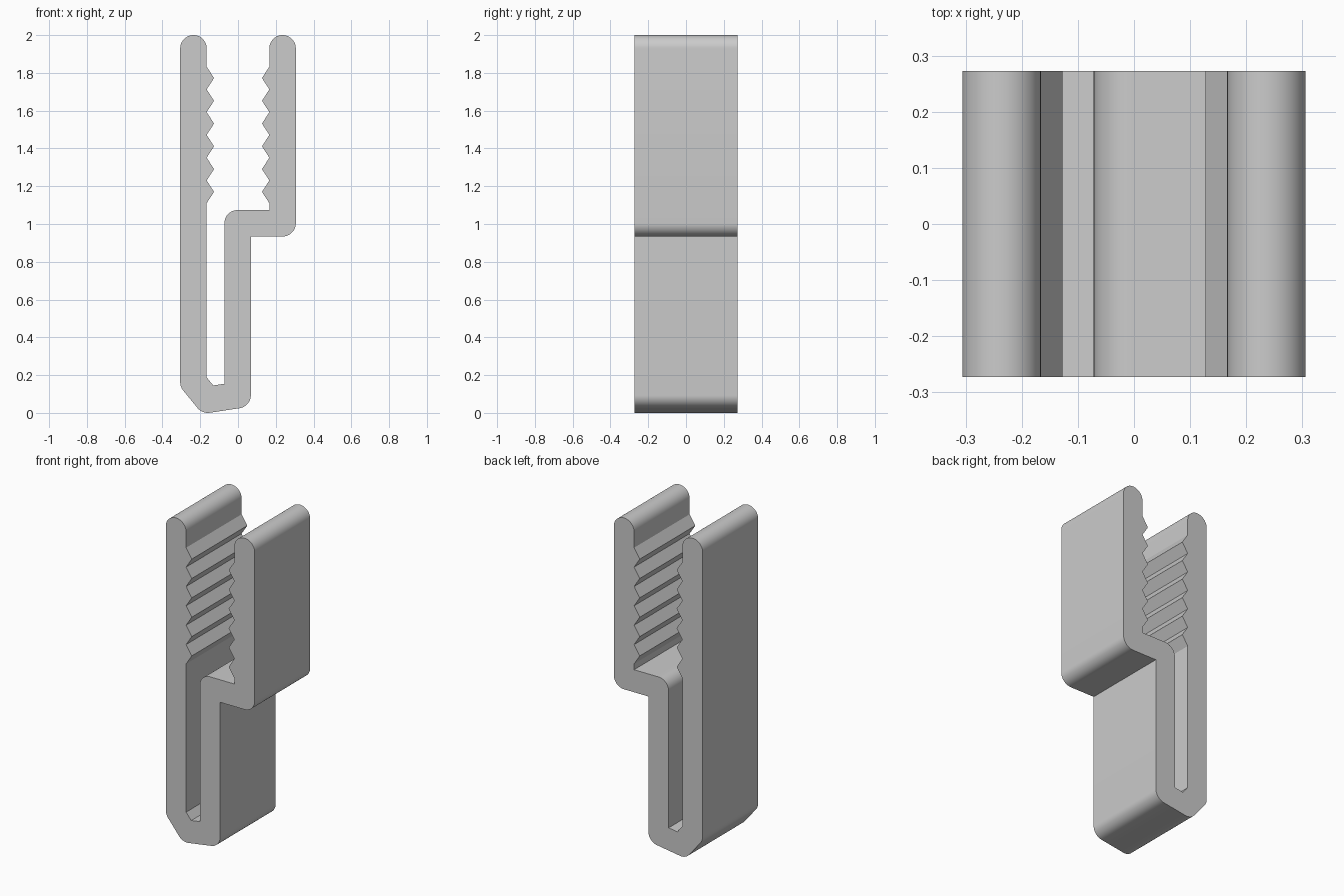
import bpy, bmesh
from math import pi, cos, sin, ceil, tan, radians
from mathutils import Vector

if "Cube" in bpy.data.objects:
    bpy.data.objects.remove(bpy.data.objects["Cube"])

R = 0.07          # half wall thickness
HALF_W = 0.273    # half width along y

# Centre line of the bent strip in x, z
PATH = [Vector(p) for p in [(-0.236, 1.93), (-0.236, 0.163), (-0.16, 0.07),
        (-0.002, 0.094), (-0.002, 1.004), (0.236, 1.004), (0.236, 1.93)]]


def left(d):
    return Vector((-d.y, d.x))


def corner(p, d0, d1):
    """Offset of a path corner: round on the outside, mitred on the inside."""
    turn = d0.cross(d1)
    if d0.dot(d1) < -0.99:
        ang = pi
    elif turn < 0:
        ang = d0.angle(d1)
    else:
        return [p + (left(d0) - d0 * tan(d0.angle(d1) / 2)) * R]
    n = left(d0)
    steps = max(2, ceil(ang / (pi / 24)))
    out = []
    for i in range(steps + 1):
        a = -ang * i / steps
        out.append(p + R * Vector((n.x * cos(a) - n.y * sin(a),
                                   n.x * sin(a) + n.y * cos(a))))
    return out


def teeth(side):
    """Six grip teeth, listed from top to bottom."""
    pitch, top, base, tip = 0.1205, 1.833, 0.166, 0.127
    return [Vector((side * (tip if i % 2 else base), top - i * pitch / 2))
            for i in range(13)]


# Walk down one side of the strip and back along the other
loop = PATH + PATH[-2:0:-1]
profile = []
for i, p in enumerate(loop):
    d0 = (p - loop[i - 1]).normalized()
    d1 = (loop[(i + 1) % len(loop)] - p).normalized()
    if i == len(PATH) - 1:
        profile += teeth(1)[::-1]
    profile += corner(p, d0, d1)
    if i == 0:
        profile += teeth(-1)

# Extrude the profile across the width
bm = bmesh.new()
face = bm.faces.new([bm.verts.new((p.x, -HALF_W, p.y)) for p in profile])
ext = bmesh.ops.extrude_face_region(bm, geom=[face], use_keep_orig=True)
verts = [g for g in ext["geom"] if isinstance(g, bmesh.types.BMVert)]
bmesh.ops.translate(bm, verts=verts, vec=(0, 2 * HALF_W, 0))
bmesh.ops.recalc_face_normals(bm, faces=bm.faces[:])
mesh = bpy.data.meshes.new("toothed_clip")
bm.to_mesh(mesh)
bm.free()
clip = bpy.data.objects.new("toothed_clip", mesh)
bpy.context.collection.objects.link(clip)

bpy.context.view_layer.objects.active = clip
clip.select_set(True)
bpy.ops.object.shade_smooth_by_angle(angle=radians(20))
